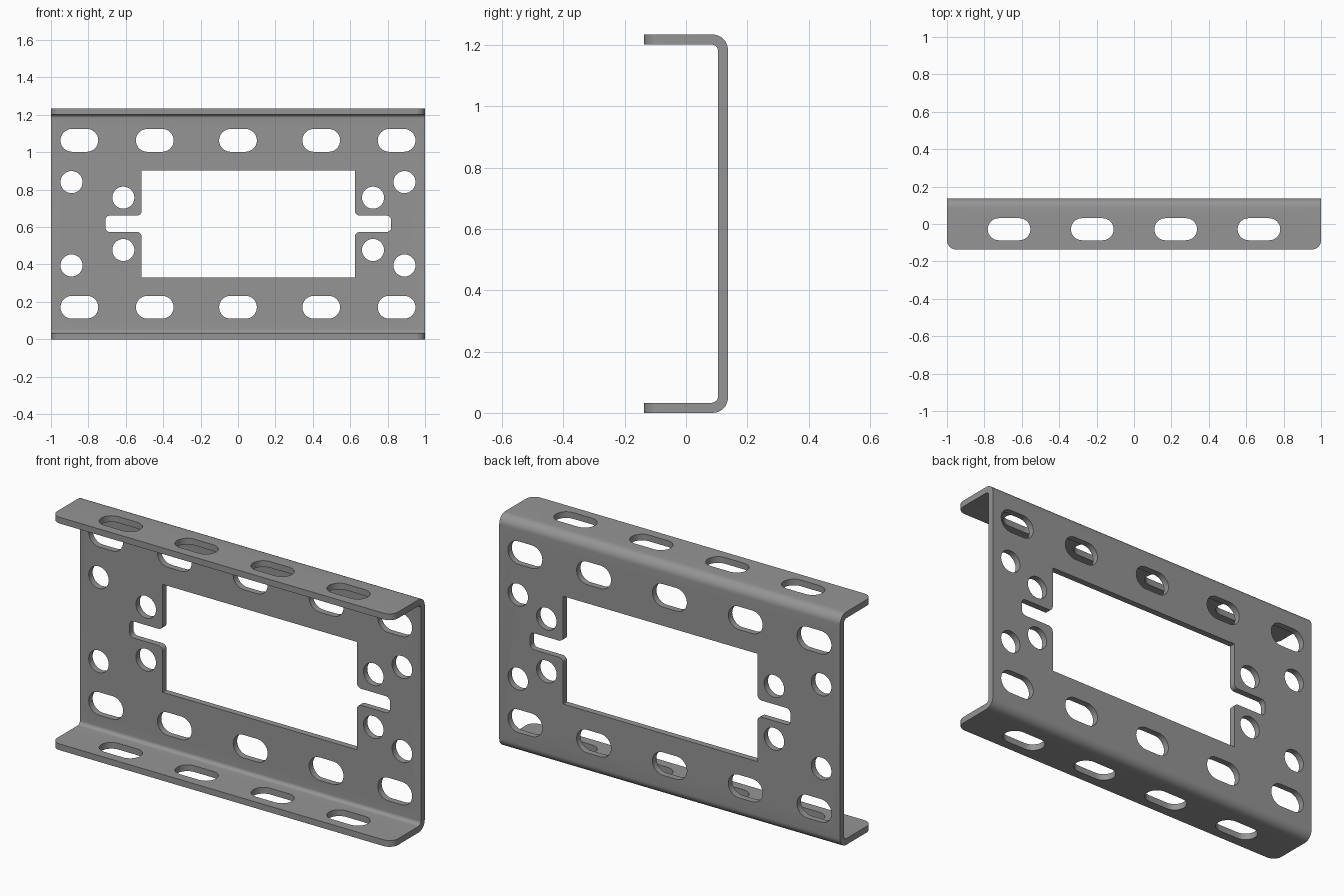
import bpy, bmesh, math
from mathutils import Vector

if "Cube" in bpy.data.objects:
    bpy.data.objects.remove(bpy.data.objects["Cube"])

H, D, T = 1.235, 0.137, 0.033      # height, half depth, sheet thickness
MID = H / 2


def fillet(corners, steps=8):
    """Round the right-angled corners (u, v, radius) of an outline."""
    pts = []
    for i, (u, v, r) in enumerate(corners):
        p = Vector((u, v))
        if r == 0:
            pts.append(p)
            continue
        a = (Vector(corners[i - 1][:2]) - p).normalized()
        b = (Vector(corners[(i + 1) % len(corners)][:2]) - p).normalized()
        c = p + r * (a + b)
        for k in range(steps + 1):
            t = math.pi / 2 * k / steps
            pts.append(c - r * (b * math.cos(t) + a * math.sin(t)))
    return [p for i, p in enumerate(pts) if (p - pts[i - 1]).length > 1e-5]


def prism(bm, outline, axis, lo, hi):
    """Extrude an outline along an axis from lo to hi."""
    place = {'x': lambda p, w: (w, p.x, p.y),
             'y': lambda p, w: (p.x, w, p.y),
             'z': lambda p, w: (p.x, p.y, w)}[axis]
    low = [bm.verts.new(place(p, lo)) for p in outline]
    high = [bm.verts.new(place(p, hi)) for p in outline]
    bm.faces.new(low)
    bm.faces.new(high[::-1])
    n = len(outline)
    for i in range(n):
        j = (i + 1) % n
        bm.faces.new((low[j], low[i], high[i], high[j]))


def slot(u, v, w, h):
    """Outline with fully round ends; a circle when w equals h."""
    a, b, r = w / 2, h / 2, h / 2
    return fillet([(u - a, v - b, r), (u + a, v - b, r),
                   (u + a, v + b, r), (u - a, v + b, r)])


def make_object(name, bm):
    bmesh.ops.recalc_face_normals(bm, faces=bm.faces)
    mesh = bpy.data.meshes.new(name)
    bm.to_mesh(mesh)
    bm.free()
    ob = bpy.data.objects.new(name, mesh)
    bpy.context.collection.objects.link(ob)
    return ob


def apply_boolean(ob, cutter, operation):
    mod = ob.modifiers.new("cut", 'BOOLEAN')
    mod.operation, mod.solver, mod.object = operation, 'EXACT', cutter
    bpy.context.view_layer.objects.active = ob
    bpy.ops.object.modifier_apply(modifier=mod.name)
    bpy.data.objects.remove(cutter)


# Bent channel, oversized at the ends and flange edges until trimmed
bm = bmesh.new()
F = -D - .05
prism(bm, fillet([(F, 0, 0), (D, 0, .05), (D, H, .05), (F, H, 0),
                  (F, H - T, 0), (D - T, H - T, .02),
                  (D - T, T, .02), (F, T, 0)]), 'x', -1.1, 1.1)
bracket = make_object("channel_bracket", bm)

# Plan outline that trims the channel and rounds the flange corners
bm = bmesh.new()
prism(bm, fillet([(-1, -D, .05), (1, -D, .05), (1, D + .1, 0),
                  (-1, D + .1, 0)]), 'z', -.1, H + .1)
trim = make_object("plan_trim", bm)
trim.hide_render = True

# Cutters for the back plate
bm = bmesh.new()
holes = [slot(x, MID + s * .446, .202, .122)
         for x in (-.848, -.445, 0, .445, .848) for s in (-1, 1)]
holes += [slot(x, MID + s * dz, .118, .118)
          for x, dz in ((-.89, .223), (.89, .223), (-.613, .14), (.722, .14))
          for s in (-1, 1)]
# Window with a rounded notch at each end
L, R, wz, nz, r = -.515, .625, .286, .044, .025
holes.append(fillet([
    (L, MID - wz, 0), (R, MID - wz, 0),
    (R, MID - nz, r), (R + .194, MID - nz, r),
    (R + .194, MID + nz, r), (R, MID + nz, r),
    (R, MID + wz, 0), (L, MID + wz, 0),
    (L, MID + nz, r), (L - .194, MID + nz, r),
    (L - .194, MID - nz, r), (L, MID - nz, r)]))
for outline in holes:
    prism(bm, outline, 'y', .07, .2)
# Cutters through both flanges
for x in (-.668, -.223, .223, .668):
    prism(bm, slot(x, -.028, .228, .118), 'z', -.1, H + .1)
cutter = make_object("hole_cutter", bm)
cutter.hide_render = True

apply_boolean(bracket, trim, 'INTERSECT')
apply_boolean(bracket, cutter, 'DIFFERENCE')
bracket.select_set(True)
bpy.ops.object.shade_smooth_by_angle(angle=math.radians(30))

# Dark grey steel
steel = bpy.data.materials.new("dark_steel")
steel.diffuse_color = (.3, .3, .3, 1)
steel.use_nodes = True
steel.node_tree.nodes["Principled BSDF"].inputs["Base Color"].default_value = steel.diffuse_color
bracket.data.materials.clear()
bracket.data.materials.append(steel)
